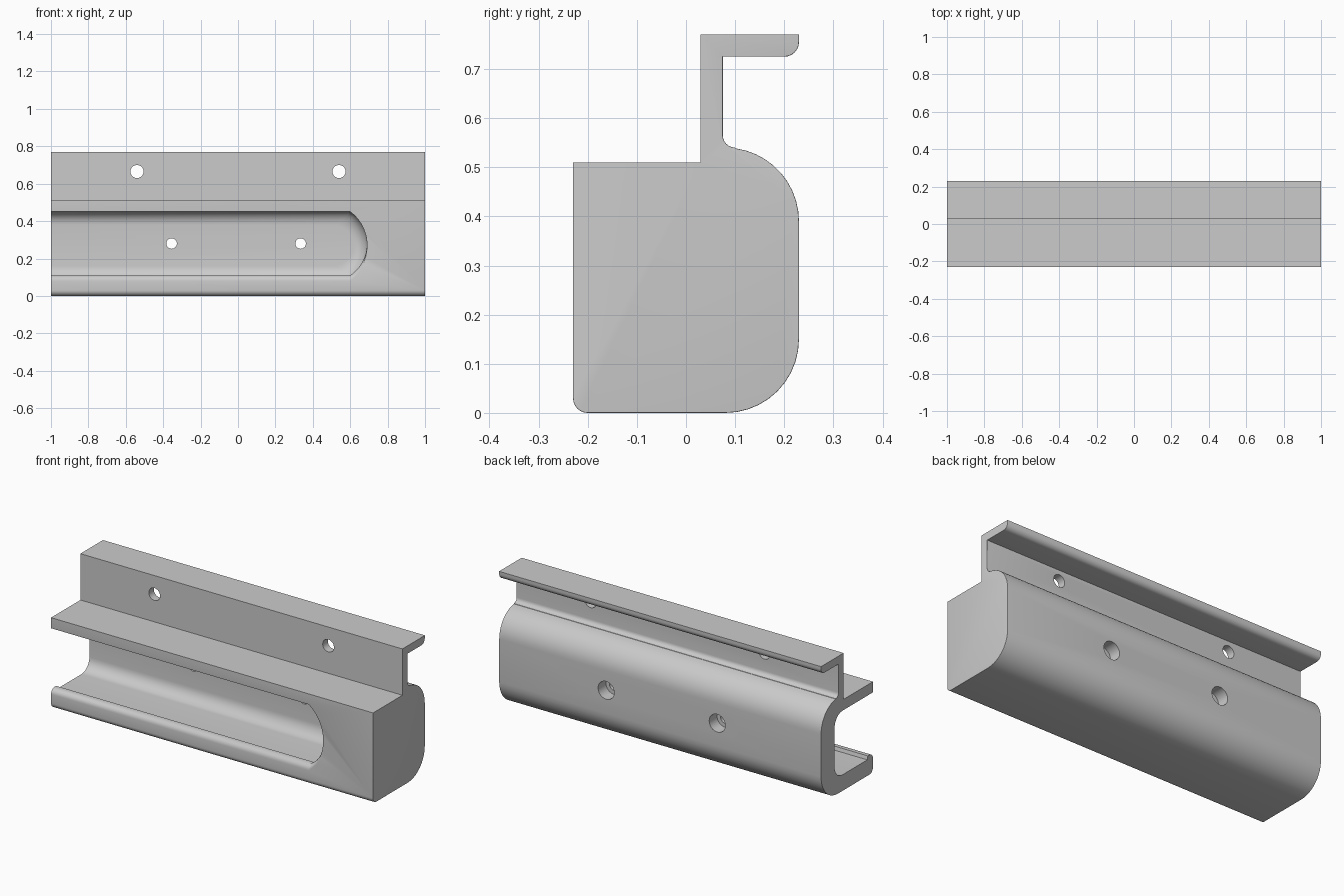
import bpy, bmesh
from math import cos, sin, radians

cube = bpy.data.objects.get("Cube")
if cube:
    bpy.data.objects.remove(cube)

grey = bpy.data.materials.new("plain_grey")
grey.use_nodes = True
grey.diffuse_color = (0.6, 0.6, 0.6, 1)
grey.node_tree.nodes["Principled BSDF"].inputs["Base Color"].default_value = (0.6, 0.6, 0.6, 1)


def arc(cx, cy, r, start, end, steps=10):
    angles = [radians(start + (end - start) * i / steps) for i in range(steps + 1)]
    return [(cx + r * cos(a), cy + r * sin(a)) for a in angles]


def loft(name, rings, edge_rule=None, width=0.02):
    """Skin a closed solid through rings and round the edges chosen by a rule."""
    bm = bmesh.new()
    loops = [[bm.verts.new(p) for p in ring] for ring in rings]
    for a, b in zip(loops, loops[1:]):
        for i in range(len(a)):
            j = (i + 1) % len(a)
            bm.faces.new((a[i], a[j], b[j], b[i]))
    bm.faces.new(loops[0])
    bm.faces.new(loops[-1])
    bmesh.ops.recalc_face_normals(bm, faces=bm.faces)
    if edge_rule:
        edges = [e for e in bm.edges if edge_rule(e)]
        bmesh.ops.bevel(bm, geom=edges, offset=width, segments=4, profile=0.5,
                        affect='EDGES', clamp_overlap=True)
        bmesh.ops.recalc_face_normals(bm, faces=bm.faces)
    mesh = bpy.data.meshes.new(name)
    bm.to_mesh(mesh)
    bm.free()
    mesh.materials.append(grey)
    obj = bpy.data.objects.new(name, mesh)
    bpy.context.collection.objects.link(obj)
    return obj


def pin(name, x, z, r, y0, y1):
    circle = arc(x, z, r, 0, 360, 32)[:-1]
    return loft(name, [[(px, y, pz) for px, pz in circle] for y in (y0, y1)])


# Housing and mounting flange: one (y, z) profile run along x
profile = (
    arc(-0.20, 0.03, 0.03, 180, 270, 6)
    + arc(0.08, 0.15, 0.15, 270, 360)
    + arc(0.08, 0.39, 0.15, 0, 82)
    + arc(0.10, 0.565, 0.025, 270, 180, 6)
    + [(0.075, 0.725)]
    + arc(0.20, 0.755, 0.03, 270, 360, 6)
    + [(0.23, 0.77), (0.03, 0.77), (0.03, 0.51), (-0.23, 0.51)]
)


def rounded_end(edge):
    # closed end is rounded except on the step, flange front and top
    a, b = (v.co for v in edge.verts)
    if min(a.x, b.x) < 0.99:
        return False
    mid = (a + b) / 2
    on_top = mid.z > 0.769
    on_flange_front = abs(mid.y - 0.03) < 0.001 and mid.z > 0.51
    on_step = abs(mid.z - 0.51) < 0.001 and mid.y < 0.03
    return not (on_top or on_flange_front or on_step)


housing = loft("housing", [[(x, y, z) for y, z in profile] for x in (-1, 1)], rounded_end)

# Slot cutter: layers from front to back as (y, inset, lower edge, upper edge)
layers = [(-0.26, 0, 0.08, 0.46), (-0.23, 0, 0.08, 0.46)]
layers += [(-0.20 + y, 0, z, 0.45) for y, z in arc(0, 0.08, 0.03, 165, 90, 5)]
layers += [(-0.185, 0, 0.11, 0.45), (-0.18, 0, 0.09, 0.45)]
layers += [(y, 0.07 - d, 0.09 + 0.07 - d, 0.45 - 0.07 + d)
           for y, d in arc(0.04, 0, 0.07, 90, 0, 8)[::-1]][::-1]


def slot_ring(y, inset, low, high):
    mid, half = (low + high) / 2, (high - low) / 2
    bulge = [(0.60 - inset + 0.09 * (cos(t) - cos(radians(56))) / (1 - cos(radians(56))),
              mid + half * sin(t) / sin(radians(56)))
             for t in (radians(-56 + 8 * i) for i in range(15))]
    return [(x, y, z) for x, z in [(-1.1, high), (-1.1, low)] + bulge]


cutters = [loft("slot_cutter", [slot_ring(*layer) for layer in layers])]

# Screw holes: plain in the flange, counterbored from the back in the wall
for x in (-0.54, 0.54):
    cutters.append(pin("flange_hole_cutter", x, 0.665, 0.035, 0.0, 0.12))
for x in (-0.355, 0.335):
    cutters.append(pin("wall_hole_cutter", x, 0.28, 0.028, 0.05, 0.3))
    cutters.append(pin("counterbore_cutter", x, 0.28, 0.05, 0.16, 0.31))

bpy.context.view_layer.objects.active = housing
for cutter in cutters:
    cutter.hide_render = True
    mod = housing.modifiers.new("cut", 'BOOLEAN')
    mod.operation = 'DIFFERENCE'
    mod.solver = 'EXACT'
    mod.object = cutter
    bpy.ops.object.modifier_apply(modifier=mod.name)
for cutter in cutters:
    bpy.data.objects.remove(cutter)

for obj in bpy.context.selected_objects:
    obj.select_set(False)
housing.select_set(True)
bpy.ops.object.shade_smooth_by_angle(angle=radians(35))
